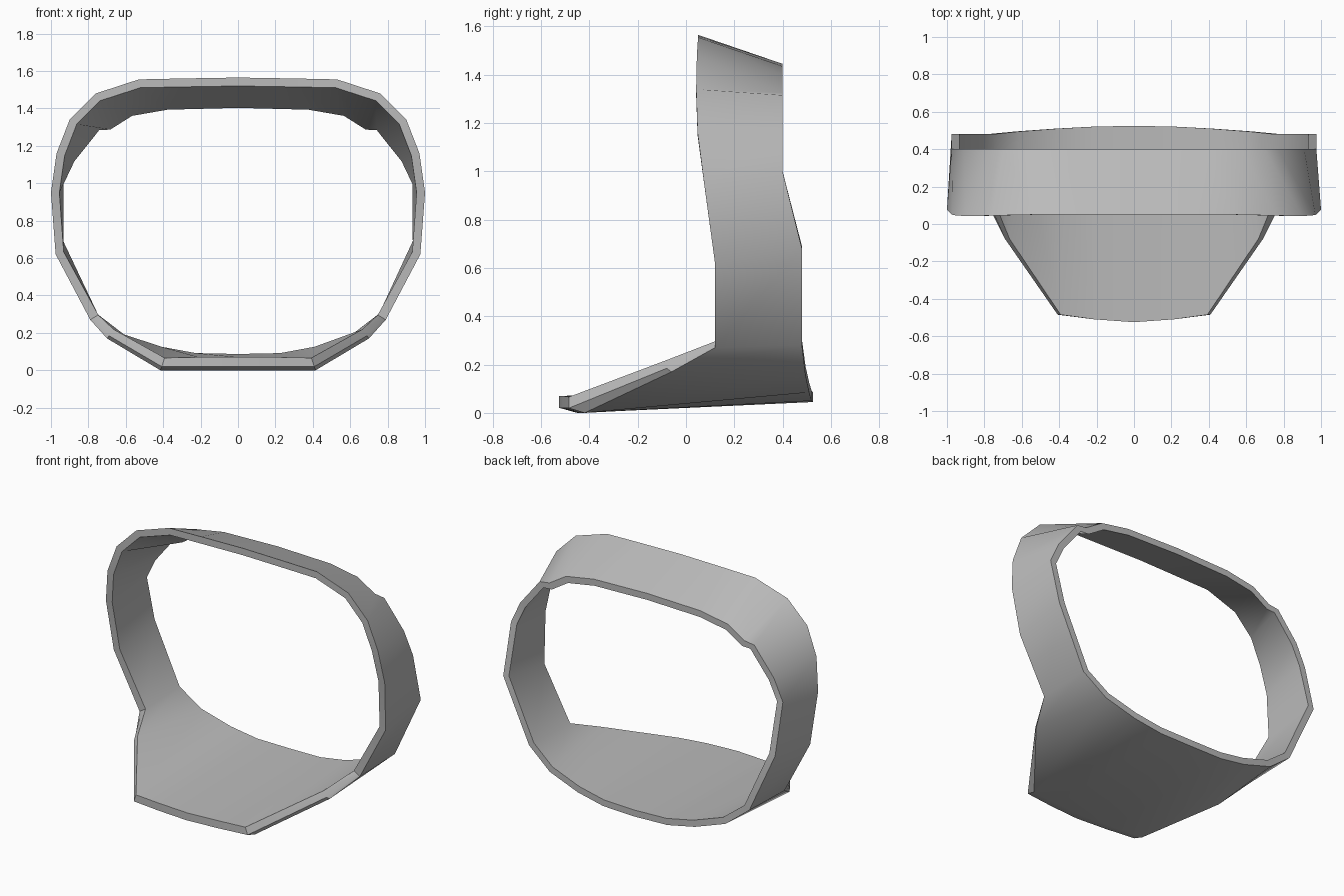
import bpy, bmesh, math
from mathutils import Vector

if "Cube" in bpy.data.objects:
    bpy.data.objects.remove(bpy.data.objects["Cube"])

# Right half of the ring, bottom centre to top centre.
# Each row: front outer x, y, z | wall thickness, lip overhang | back outer x, y, z
STATIONS = [
    (0.00, -0.45, 0.00, 0.07, 0.075, 0.00, 0.525, 0.045),
    (0.21, -0.44, 0.00, 0.07, 0.07, 0.23, 0.52, 0.05),
    (0.415, -0.42, 0.00, 0.07, 0.065, 0.42, 0.51, 0.085),
    (0.70, -0.06, 0.17, 0.06, 0.02, 0.63, 0.495, 0.155),
    (0.79, 0.12, 0.27, 0.05, 0.0, 0.79, 0.48, 0.28),
    (0.975, 0.12, 0.62, 0.045, 0.0, 0.975, 0.48, 0.68),
    (1.00, 0.075, 0.95, 0.045, 0.0, 0.975, 0.40, 1.00),
    (0.97, 0.048, 1.16, 0.045, 0.0, 0.91, 0.40, 1.14),
    (0.90, 0.042, 1.34, 0.045, 0.0, 0.77, 0.40, 1.315),
    (0.76, 0.045, 1.48, 0.045, 0.0, 0.70, 0.40, 1.325),
    (0.53, 0.05, 1.555, 0.045, 0.0, 0.58, 0.40, 1.40),
    (0.30, 0.05, 1.56, 0.045, 0.0, 0.38, 0.40, 1.435),
    (0.00, 0.05, 1.565, 0.045, 0.0, 0.00, 0.40, 1.445),
]


def mirrored(points):
    """Close a half outline into a full loop across x = 0."""
    return points + [Vector((-p.x, p.y, p.z)) for p in points[-2:0:-1]]


def inset(loop, widths):
    """Move each loop point inward, square to the outline in the xz plane."""
    out = []
    for i, p in enumerate(loop):
        d = loop[(i + 1) % len(loop)] - loop[i - 1]
        out.append(p + Vector((-d.z, 0, d.x)).normalized() * widths[i])
    return out


front_out = mirrored([Vector(s[0:3]) for s in STATIONS])
back_out = mirrored([Vector(s[5:8]) for s in STATIONS])
rows = STATIONS + STATIONS[-2:0:-1]
front_in = inset(front_out, [s[3] for s in rows])
back_in = inset(back_out, [0.042] * len(rows))

# Front lip: the tongue's end face overhangs its chamfered underside
front_lip = []
for o, n, s in zip(front_out, front_in, rows):
    n.y -= s[4]
    p = o.lerp(n, 0.3)
    p.y = n.y
    front_lip.append(p)

# Skin the closed band from its five loops
bm = bmesh.new()
loops = [[bm.verts.new(p) for p in loop]
         for loop in (front_in, front_lip, front_out, back_out, back_in)]
n = len(rows)
for a in range(5):
    la, lb = loops[a], loops[(a + 1) % 5]
    for i in range(n):
        j = (i + 1) % n
        bm.faces.new((la[i], la[j], lb[j], lb[i]))
bmesh.ops.recalc_face_normals(bm, faces=bm.faces)
mesh = bpy.data.meshes.new("band_with_tongue")
bm.to_mesh(mesh)
bm.free()

band = bpy.data.objects.new("band_with_tongue", mesh)
bpy.context.collection.objects.link(band)
grey = bpy.data.materials.new("plain grey")
grey.diffuse_color = (0.5, 0.5, 0.5, 1)
grey.use_nodes = True
grey.node_tree.nodes["Principled BSDF"].inputs["Base Color"].default_value = grey.diffuse_color
mesh.materials.append(grey)

# Smooth walls, sharp rims
bpy.context.view_layer.objects.active = band
band.select_set(True)
bpy.ops.object.shade_smooth_by_angle(angle=math.radians(35))
